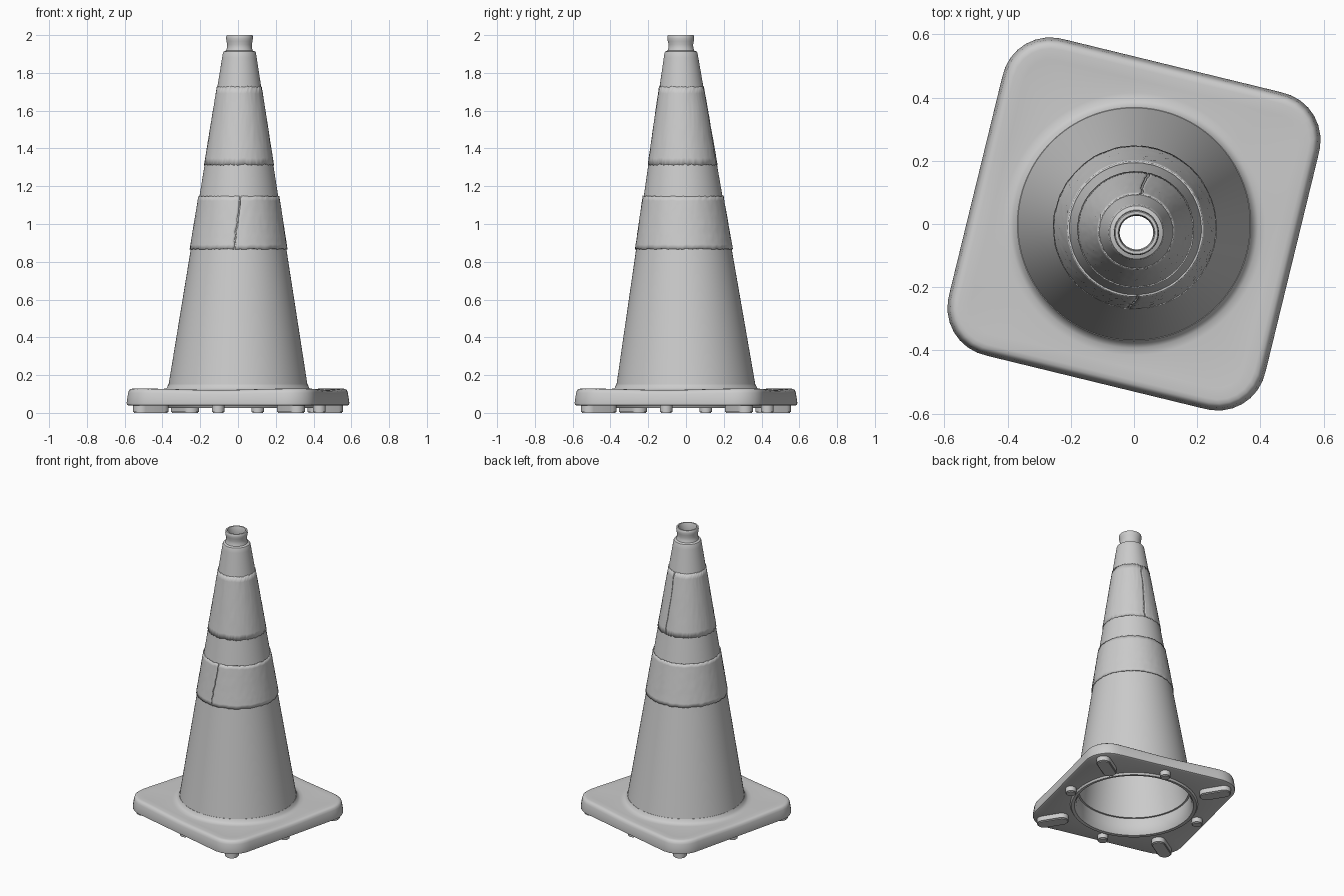
import bpy, bmesh, math, random
from mathutils import Matrix

cube = bpy.data.objects.get("Cube")
if cube:
    bpy.data.objects.remove(cube)

random.seed(4)
N = 128                          # segments around
TURN = math.radians(-13.7)       # yaw of the base plate
HALF, CORNER = 0.515, 0.154      # plate half width and corner radius

grey = bpy.data.materials.new("worn grey")
grey.use_nodes = True
grey.diffuse_color = (0.6, 0.6, 0.6, 1)
bsdf = grey.node_tree.nodes["Principled BSDF"]
bsdf.inputs["Base Color"].default_value = (0.6, 0.6, 0.6, 1)
bsdf.inputs["Roughness"].default_value = 0.8


def finish(name, bm, angle=35):
    bmesh.ops.recalc_face_normals(bm, faces=bm.faces)
    mesh = bpy.data.meshes.new(name)
    bm.to_mesh(mesh)
    bm.free()
    obj = bpy.data.objects.new(name, mesh)
    bpy.context.collection.objects.link(obj)
    mesh.materials.append(grey)
    bpy.ops.object.select_all(action='DESELECT')
    obj.select_set(True)
    bpy.context.view_layer.objects.active = obj
    bpy.ops.object.shade_smooth_by_angle(angle=math.radians(angle))
    return obj


def lean(z):
    """Centre of the slightly leaning cone at height z."""
    t = max(0.0, (z - 0.13) / 1.87)
    return 0.008 * t, -0.028 * t


def cone_radius(z):
    return 0.369 - (z - 0.14) * 0.1595


def circle(r, z):
    cx, cy = lean(z)
    return [(cx + r * math.cos(2 * math.pi * i / N),
             cy + r * math.sin(2 * math.pi * i / N), z) for i in range(N)]


def rounded_square(inset, z, corner_lift=0.0):
    """Rounded square sampled by angle, so that it lofts onto circles."""
    h, r = HALF - inset, CORNER - inset
    k = h - r
    points = []
    for i in range(N):
        a = 2 * math.pi * i / N
        c, s = abs(math.cos(a - TURN)), abs(math.sin(a - TURN))
        d = h / max(c, s)
        if min(c, s) * d > k:
            b = k * (c + s)
            d = b + math.sqrt(b * b - 2 * k * k + r * r)
        lift = corner_lift * (2 * c * s) ** 2
        points.append((d * math.cos(a), d * math.sin(a), z + lift))
    return points


def loft(name, loops):
    """Skin a closed chain of loops (the last joins the first)."""
    bm = bmesh.new()
    rings = [[bm.verts.new(p) for p in loop] for loop in loops]
    for a, b in zip(rings, rings[1:] + rings[:1]):
        for i in range(N):
            j = (i + 1) % N
            bm.faces.new((a[i], a[j], b[j], b[i]))
    return finish(name, bm)


# Base plate with rounded rim, open in the middle
loft("base_plate", [
    circle(0.355, 0.10), circle(0.362, 0.05), circle(0.375, 0.028),
    circle(0.395, 0.025), circle(0.402, 0.038),
    rounded_square(0.012, 0.038), rounded_square(0.002, 0.043),
    rounded_square(0.0, 0.052), rounded_square(0.008, 0.098, 0.008),
    rounded_square(0.013, 0.112, 0.008), rounded_square(0.022, 0.119, 0.008),
    rounded_square(0.035, 0.121, 0.008), rounded_square(0.07, 0.121, 0.006),
    circle(0.415, 0.119), circle(0.392, 0.122), circle(0.378, 0.131),
    circle(0.369, 0.15), circle(0.36, 0.15)])

# Hollow cone with neck and open collar
outer = [(cone_radius(z), z) for z in (0.14, 0.4, 0.7, 1.0, 1.3, 1.6, 1.88)]
collar = [(0.088, 1.903), (0.084, 1.912), (0.071, 1.918), (0.066, 1.932),
          (0.065, 1.95), (0.069, 1.968), (0.071, 1.982), (0.070, 1.996),
          (0.067, 2.0), (0.058, 2.0), (0.055, 1.994), (0.053, 1.95),
          (0.056, 1.915)]
inner = [(cone_radius(z) - 0.022, z) for z in (1.88, 1.3, 0.7, 0.14)]
loft("cone_body", [circle(r, z) for r, z in outer + collar + inner])


def sleeve(name, z0, z1, seam, gap, ragged, lift, rows=12):
    """Thin wrapped band with ragged edges and a zigzag split."""
    bm = bmesh.new()
    cols = 120
    tears = [[random.uniform(0, ragged) for _ in range(cols + 1)]
             for _ in range(2)]
    grid = []
    for k in range(rows + 1):
        t = k / rows
        zigzag = 0.10 * (t - 0.5) + random.uniform(-0.03, 0.03)
        row = []
        for i in range(cols + 1):
            u = i / cols
            a = seam + zigzag + gap / 2 + (2 * math.pi - gap) * u
            low, high = z0 + tears[0][i], z1 - tears[1][i]
            z = low + (high - low) * t
            cx, cy = lean(z)
            r = cone_radius(z) + lift + random.uniform(-0.0008, 0.0008)
            row.append(bm.verts.new((cx + r * math.cos(a),
                                     cy + r * math.sin(a), z)))
        grid.append(row)
    for a, b in zip(grid, grid[1:]):
        for i in range(cols):
            bm.faces.new((a[i], a[i + 1], b[i + 1], b[i]))
    obj = finish(name, bm)
    solid = obj.modifiers.new("thickness", 'SOLIDIFY')
    solid.thickness = lift + 0.002
    solid.offset = -1


# Worn wrapped bands
sleeve("lower_band", 0.865, 1.15, math.radians(-92), 0.03, 0.006, 0.006)
sleeve("upper_band", 1.31, 1.73, math.radians(80), 0.04, 0.008, 0.003)


def foot(name, angle, radius, length, width):
    """Capsule-shaped foot pointing away from the centre."""
    bm = bmesh.new()
    w, k, n = width / 2, (length - width) / 2, 12
    outline = []
    for side in (1, -1):
        for i in range(n + 1):
            a = math.pi * i / n - math.pi / 2
            outline.append((side * (k + w * math.cos(a)), side * w * math.sin(a)))
    face = bm.faces.new([bm.verts.new((x, y, 0)) for x, y in outline])
    ext = bmesh.ops.extrude_face_region(bm, geom=[face])
    top = [v for v in ext["geom"] if isinstance(v, bmesh.types.BMVert)]
    bmesh.ops.translate(bm, verts=top, vec=(0, 0, 0.042))
    bmesh.ops.remove_doubles(bm, verts=bm.verts, dist=1e-5)
    rim = [e for e in bm.edges if all(v.co.z < 0.001 for v in e.verts)]
    bmesh.ops.bevel(bm, geom=rim, offset=0.006, segments=2, affect='EDGES')
    bmesh.ops.transform(bm, verts=bm.verts, matrix=Matrix.Rotation(angle, 4, 'Z')
                        @ Matrix.Translation((radius, 0, 0)))
    finish(name, bm)


# Long feet under the corners, round ones under the sides
for q in range(4):
    side = TURN + q * math.pi / 2
    foot(f"corner_foot_{q + 1}", side + math.pi / 4, 0.54, 0.205, 0.088)
    foot(f"side_foot_{q + 1}", side, 0.443, 0.068, 0.066)
